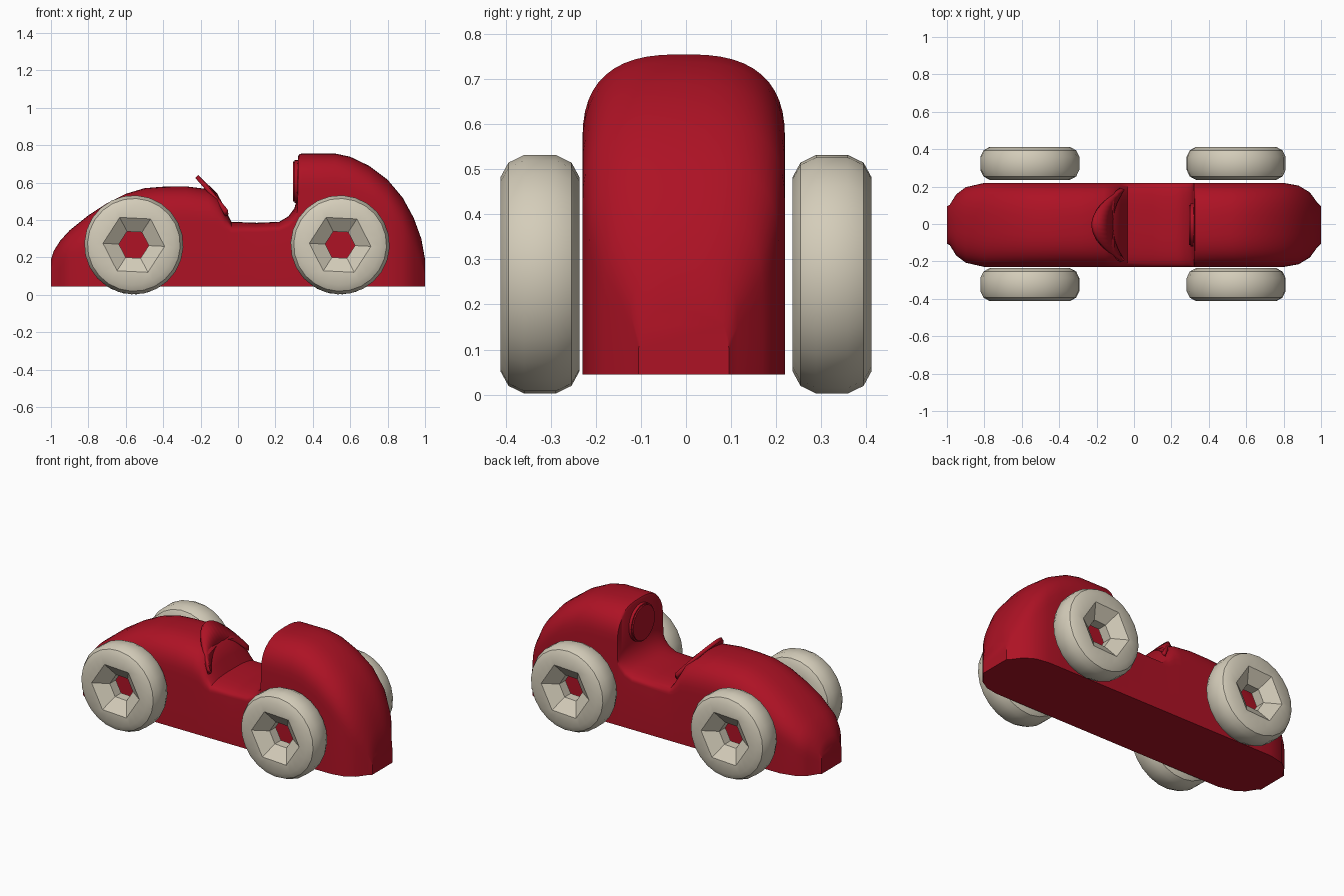
import bpy, bmesh
from math import sin, cos, pi, radians
from mathutils import Matrix

cube = bpy.data.objects.get("Cube")
if cube:
    bpy.data.objects.remove(cube, do_unlink=True)


def material(name, colour):
    m = bpy.data.materials.new(name)
    m.use_nodes = True
    m.diffuse_color = (*colour, 1)
    bsdf = next(n for n in m.node_tree.nodes if n.type == 'BSDF_PRINCIPLED')
    bsdf.inputs["Base Color"].default_value = (*colour, 1)
    return m


RED = material("deep red", (0.42, 0.006, 0.018))
CREAM = material("warm cream", (0.66, 0.61, 0.49))


def make(name, bm, mat, angle):
    """Turn a bmesh into a smooth shaded object that keeps sharp edges."""
    bmesh.ops.recalc_face_normals(bm, faces=bm.faces[:])
    me = bpy.data.meshes.new(name)
    bm.to_mesh(me)
    bm.free()
    me.materials.append(mat)
    ob = bpy.data.objects.new(name, me)
    bpy.context.collection.objects.link(ob)
    bpy.ops.object.select_all(action='DESELECT')
    ob.select_set(True)
    bpy.context.view_layer.objects.active = ob
    bpy.ops.object.shade_smooth_by_angle(angle=radians(angle))
    return ob


def loft(bm, rings, closed_rings=True, loop=False):
    """Bridge equal length rows of points with quads."""
    rows = [[bm.verts.new(p) for p in r] for r in rings]
    n = len(rows[0])
    pairs = list(zip(rows, rows[1:])) + ([(rows[-1], rows[0])] if loop else [])
    for a, b in pairs:
        for i in range(n if closed_rings else n - 1):
            j = (i + 1) % n
            bm.faces.new((a[i], a[j], b[j], b[i]))
    return rows


# Body: arched cross sections, (x, top height, height of the rounding)
FLOOR, HALF_WIDTH, MID = 0.045, 0.225, -0.005
STATIONS = [
    (-1.0, .19, .08), (-.985, .235, .11), (-.95, .29, .14), (-.9, .345, .16),
    (-.8, .425, .19), (-.7, .49, .2), (-.6, .54, .2), (-.5, .57, .2),
    (-.4, .578, .2), (-.28, .58, .2), (-.16, .565, .19), (-.11, .54, .17),
    (-.07, .46, .12), (-.035, .39, .06), (.1, .385, .05), (.22, .39, .05),
    (.27, .42, .06), (.3, .46, .07), (.316, .51, .09), (.32, .738, .19),
    (.326, .75, .2), (.34, .755, .2), (.52, .755, .2), (.6, .738, .2),
    (.7, .69, .2), (.8, .615, .2), (.88, .52, .2), (.94, .41, .19),
    (.98, .3, .15), (1.0, .19, .09)]


def half_width(x):
    t = max(0, (abs(x) - .78) / .222)
    return HALF_WIDTH * (1 - t ** 2.4) ** .42 if t < .99 else .1


def section(x, top, rise):
    w = max(half_width(x), .1)
    pts = [(x, MID + w, FLOOR)]
    for i in range(25):
        a = pi * i / 24
        c, s = cos(a), max(0, sin(a))
        y = w * abs(c) ** .75 * (1 if c > 0 else -1)
        pts.append((x, MID + y, top - rise + rise * s ** .75))
    pts.append((x, MID - w, FLOOR))
    return pts


bm = bmesh.new()
rows = loft(bm, [section(*s) for s in STATIONS])
bm.faces.new(rows[0])
bm.faces.new(rows[-1])
make("body", bm, RED, 38)

# Wind deflector: crescent flange around the front of the cockpit
bm = bmesh.new()
lower, upper = [], []
for i in range(17):
    t = i / 8 - 1
    lower.append((-.12 + .06 * t * t, MID + .19 * t, .535 - .11 * t * t))
    upper.append((-.22 + .155 * t * t, MID + .195 * t, .632 - .18 * t * t))
loft(bm, [lower, upper], closed_rings=False)
deflector = make("wind_deflector", bm, RED, 40)
solid = deflector.modifiers.new("thickness", 'SOLIDIFY')
solid.thickness, solid.offset = .022, 0

# Headrest: round pad on the wall behind the cockpit
bm = bmesh.new()
place = Matrix.Translation((.308, MID, .605)) @ Matrix.Rotation(pi / 2, 4, 'Y')
bmesh.ops.create_cone(bm, cap_ends=True, segments=32, radius1=.115,
                      radius2=.115, depth=.03, matrix=place)
rim = [e for e in bm.edges if all(v.co.x < .3 for v in e.verts)]
bmesh.ops.bevel(bm, geom=rim, offset=.008, segments=2, affect='EDGES')
make("headrest", bm, RED, 40)

# Wheels: round tyres with six sided funnels and a six sided bore
# Each entry is (radius, offset from the tyre centre, six sided)
PROFILE = [(.08, .03, 1), (.165, .088, 1), (.215, .088, 0), (.248, .07, 0),
           (.265, .035, 0)]
PROFILE += [(r, -o, h) for r, o, h in reversed(PROFILE)]


def wheel(name, x, y, turn):
    bm = bmesh.new()
    rings = []
    for r, off, six in PROFILE:
        ring = []
        for i in range(24):
            a = 2 * pi * i / 24
            k = cos(pi / 6) / cos(a % (pi / 3) - pi / 6) if six else 1
            ring.append((x + r * k * cos(a + turn), y + off,
                         .267 + r * k * sin(a + turn)))
        rings.append(ring)
    loft(bm, rings, loop=True)
    make(name, bm, CREAM, 32)


for end, x in (("front", -.557), ("rear", .546)):
    for side, s in (("left", 1), ("right", -1)):
        wheel(f"{end}_{side}_wheel", x, s * .324, .05 * s)
